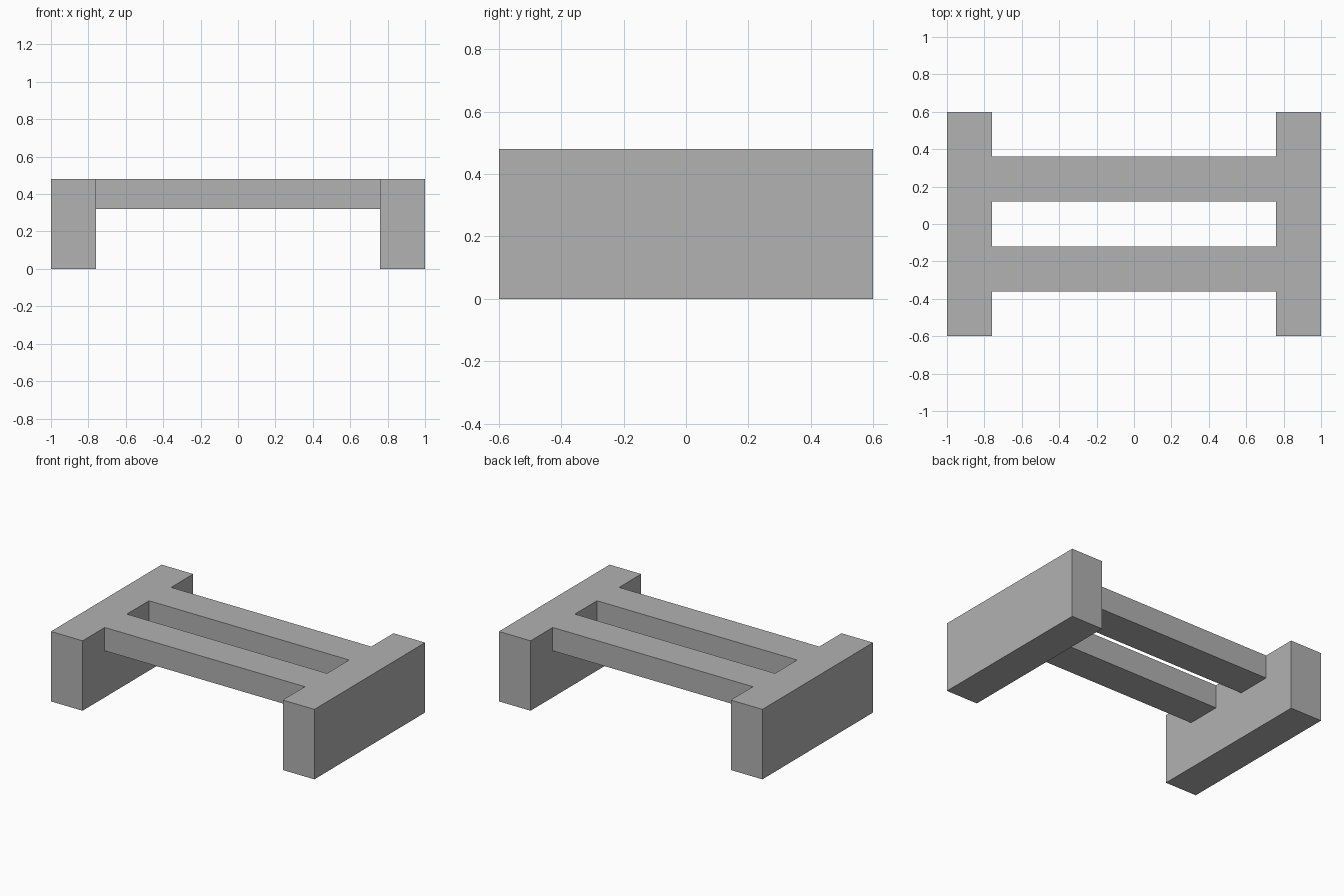
import bpy

cube = bpy.data.objects.get("Cube")
if cube:
    bpy.data.objects.remove(cube, do_unlink=True)

# One flat grey for every part
grey = bpy.data.materials.new("plain_grey")
grey.use_nodes = True
colour = (0.445, 0.445, 0.445, 1)
grey.diffuse_color = colour
grey.node_tree.nodes["Principled BSDF"].inputs["Base Color"].default_value = colour


def box(name, centre, size):
    bpy.ops.mesh.primitive_cube_add(size=1, location=centre)
    obj = bpy.context.object
    obj.name = name
    obj.scale = size
    bpy.ops.object.transform_apply(location=False, rotation=False, scale=True)
    obj.data.materials.append(grey)
    return obj


HEIGHT, WIDTH, DEPTH, BEAM_HEIGHT = 0.48, 0.24, 1.2, 0.16
SPAN = 2 - 2 * WIDTH

# Upright end slabs
for side, sign in (("left", 1), ("right", -1)):
    box(side + "_end_slab", (sign * (1 - WIDTH / 2), 0, HEIGHT / 2),
        (WIDTH, DEPTH, HEIGHT))

# Crossbeams flush with the top of the slabs
for side, sign in (("front", -1), ("back", 1)):
    box(side + "_crossbeam", (0, sign * WIDTH, HEIGHT - BEAM_HEIGHT / 2),
        (SPAN, WIDTH, BEAM_HEIGHT))
